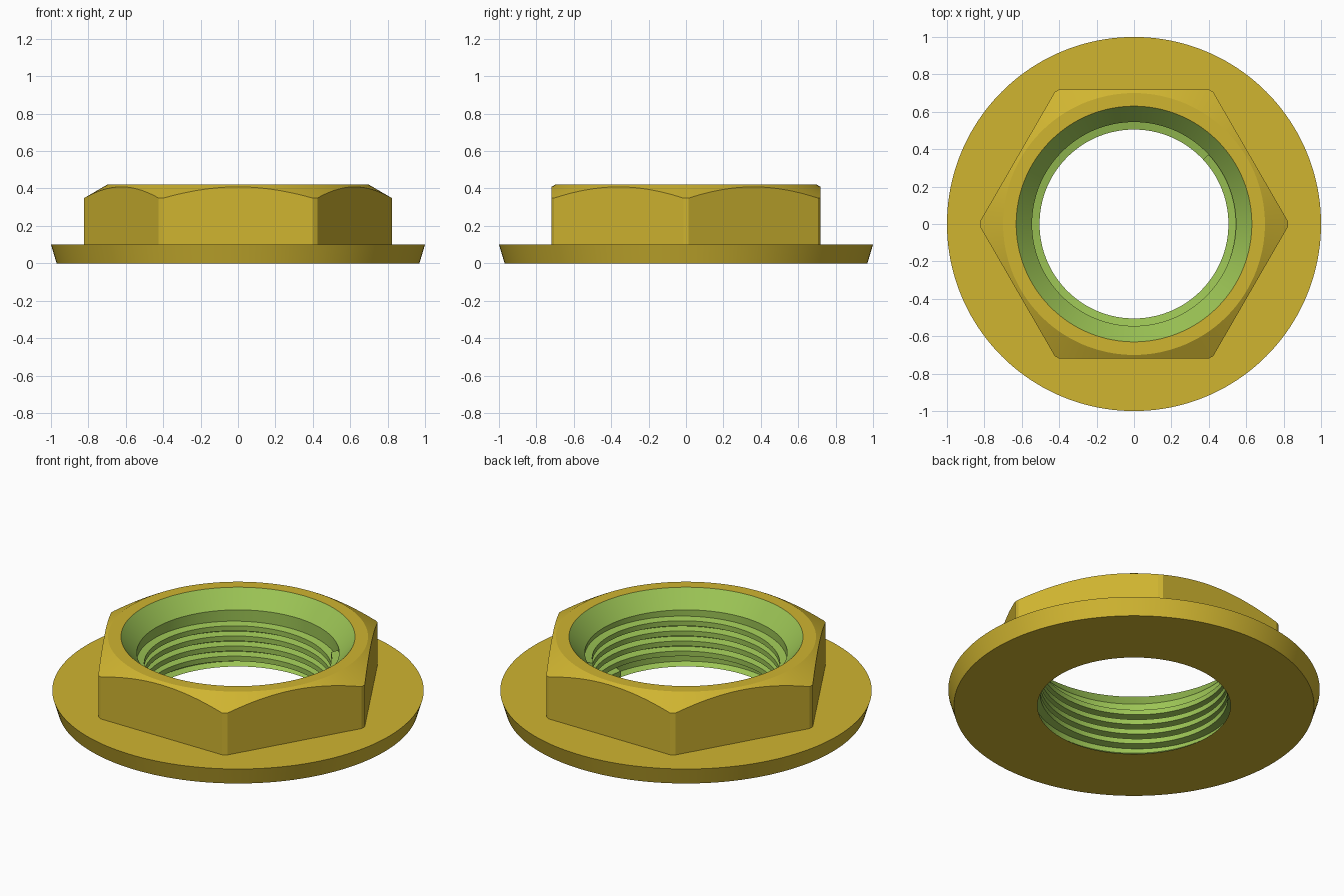
import bpy, bmesh
from math import sin, cos, radians, pi

cube = bpy.data.objects.get("Cube")
if cube:
    bpy.data.objects.remove(cube, do_unlink=True)


def material(name, rgb):
    m = bpy.data.materials.new(name)
    m.use_nodes = True
    m.diffuse_color = (*rgb, 1)
    m.node_tree.nodes["Principled BSDF"].inputs["Base Color"].default_value = (*rgb, 1)
    return m


gold = material("gold_yellow", (0.63, 0.46, 0.03))
green = material("machined_green", (0.33, 0.55, 0.09))


def loft(name, sections, closed, mats, rule):
    """Skin a row of matching closed sections; rule gives each strip's material."""
    bm = bmesh.new()
    rows = [[bm.verts.new(p) for p in s] for s in sections]
    n = len(rows[0])
    pairs = list(zip(rows, rows[1:]))
    if closed:
        pairs.append((rows[-1], rows[0]))
    else:
        bm.faces.new(rows[0])
        bm.faces.new(rows[-1])
    for a, b in pairs:
        for i in range(n):
            j = (i + 1) % n
            bm.faces.new((a[i], a[j], b[j], b[i])).material_index = rule(i)
    bmesh.ops.recalc_face_normals(bm, faces=bm.faces)
    me = bpy.data.meshes.new(name)
    bm.to_mesh(me)
    bm.free()
    for m in mats:
        me.materials.append(m)
    ob = bpy.data.objects.new(name, me)
    bpy.context.collection.objects.link(ob)
    bpy.ops.object.select_all(action="DESELECT")
    ob.select_set(True)
    bpy.context.view_layer.objects.active = ob
    bpy.ops.object.shade_smooth_by_angle(angle=radians(20))
    return ob


def around(profile, angle, lift=0):
    return [(r * cos(angle), r * sin(angle), z + lift) for r, z in profile]


# Nut body: flange, hexagon with conical top chamfer, countersunk bore
TOP, FLANGE, ROOT, CREST = 0.42, 0.10, 0.545, 0.505


def body_profile(angle):
    hex_r = 0.72 / cos(angle % (pi / 3) - pi / 6)
    shoulder = TOP - (hex_r - 0.70) * 0.58
    return [(0.97, 0), (1.0, FLANGE), (hex_r, FLANGE), (hex_r, shoulder),
            (0.70, TOP), (0.63, TOP), (ROOT, 0.325), (ROOT, 0.02), (0.52, 0)]


STEPS = 180
angles = [2 * pi * (k + 0.5) / STEPS for k in range(STEPS)]
loft("flanged_hex_nut", [around(body_profile(a), a) for a in angles], True,
     [gold, green], lambda i: 1 if i in (5, 6, 7) else 0)

# Internal thread: one helical rib winding up the bore
PITCH, TURNS, END = 0.06, 4.15, radians(43)
rib = [(ROOT + 0.004, -0.025), (CREST, -0.015), (CREST, 0.015), (ROOT + 0.004, 0.025)]
count = int(TURNS * 120)
sections = []
for k in range(count + 1):
    t = TURNS * (k / count - 1)
    sections.append(around(rib, END + 2 * pi * t, 0.28 + PITCH * t))
loft("bore_thread", sections, False, [green], lambda i: 0)
